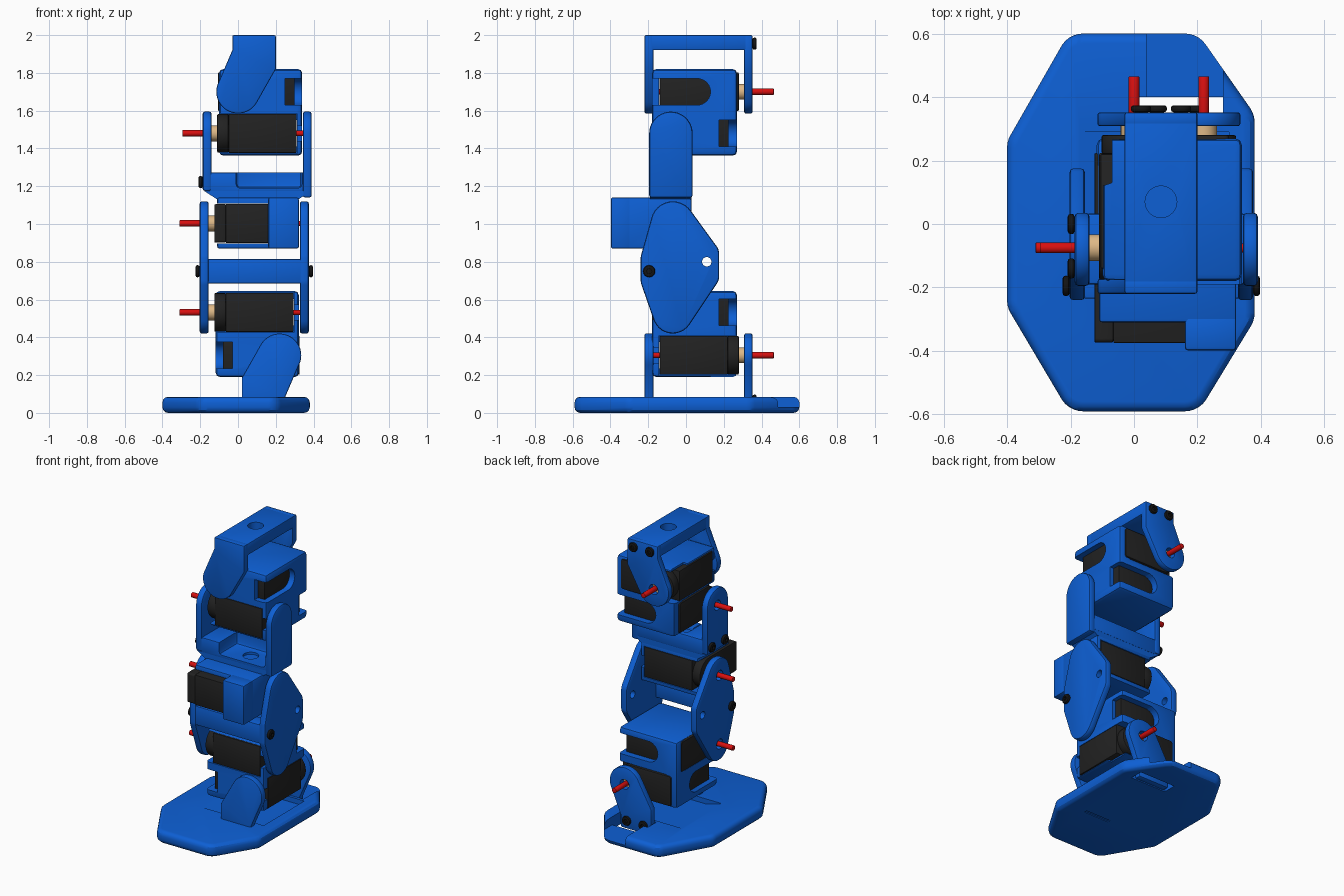
import bpy, bmesh
from math import cos, sin, radians
from mathutils import Vector, Matrix

if "Cube" in bpy.data.objects:
    bpy.data.objects.remove(bpy.data.objects["Cube"])


def mat(name, c):
    m = bpy.data.materials.new(name)
    m.diffuse_color = (*c, 1)
    m.use_nodes = True
    m.node_tree.nodes["Principled BSDF"].inputs["Base Color"].default_value = m.diffuse_color
    return m


BLUE = mat("blue_plastic", (0.004, 0.115, 0.66))
BLACK = mat("servo_black", (0.016, 0.016, 0.016))
BOLT = mat("bolt_black", (0.007, 0.007, 0.007))
RED = mat("shaft_red", (0.68, 0.005, 0.005))
TAN = mat("horn_tan", (0.73, 0.48, 0.24))


def arc(x, y, r, a0=0, a1=360, n=24):
    return [(x + r * cos(radians(a0 + (a1 - a0) * i / n)),
             y + r * sin(radians(a0 + (a1 - a0) * i / n))) for i in range(n + (abs(a1 - a0) < 360))]


def hull(circles):
    """Outline wrapped around a set of (x, y, r) circles."""
    pts = sorted({(round(p[0], 5), round(p[1], 5)) for c in circles for p in arc(*c, n=32)})
    out = []
    for seq in (pts, pts[::-1]):
        h = []
        for p in seq:
            while len(h) > 1 and ((h[-1][0] - h[-2][0]) * (p[1] - h[-2][1])
                                  - (h[-1][1] - h[-2][1]) * (p[0] - h[-2][0])) <= 1e-7:
                h.pop()
            h.append(p)
        out += h[:-1]
    return out


def apply(ob, mod):
    bpy.context.view_layer.update()
    dg = bpy.context.evaluated_depsgraph_get()
    me = bpy.data.meshes.new_from_object(ob.evaluated_get(dg))
    ob.modifiers.remove(mod)
    ob.data = me


def prism(name, pts, axis, lo, hi, m=BLUE, bevel=0.0, M=None, seg=2):
    """Extrude a 2D outline along X (y,z), Y (x,z) or Z (x,y)."""
    place = {'X': lambda a, b, t: (t, a, b), 'Y': lambda a, b, t: (a, t, b),
             'Z': lambda a, b, t: (a, b, t)}[axis]
    bm = bmesh.new()
    rings = [[bm.verts.new(place(a, b, t)) for a, b in pts] for t in (lo, hi)]
    for r in rings:
        bm.faces.new(r)
    n = len(pts)
    for i in range(n):
        j = (i + 1) % n
        bm.faces.new((rings[0][i], rings[0][j], rings[1][j], rings[1][i]))
    bmesh.ops.recalc_face_normals(bm, faces=bm.faces)
    me = bpy.data.meshes.new(name)
    bm.to_mesh(me)
    bm.free()
    if M:
        me.transform(M)
    me.materials.append(m)
    ob = bpy.data.objects.new(name, me)
    bpy.context.collection.objects.link(ob)
    if bevel:
        b = ob.modifiers.new("bevel", 'BEVEL')
        b.width, b.segments, b.limit_method, b.angle_limit = bevel, seg, 'ANGLE', radians(40)
        apply(ob, b)
    return ob


def box(name, lo, hi, m=BLUE, bevel=0.0, M=None):
    pts = [(lo[0], lo[1]), (hi[0], lo[1]), (hi[0], hi[1]), (lo[0], hi[1])]
    return prism(name, pts, 'Z', lo[2], hi[2], m, bevel, M)


def cyl(name, axis, c, r, lo, hi, m=BLUE, bevel=0.0, M=None):
    return prism(name, arc(*c, r), axis, lo, hi, m, bevel, M)


def cut(ob, *cutters):
    for c in cutters:
        b = ob.modifiers.new("cut", 'BOOLEAN')
        b.operation, b.solver, b.object = 'DIFFERENCE', 'EXACT', c
        apply(ob, b)
        bpy.data.objects.remove(c)


def frame(origin, shaft_dir, body_dir):
    a, v = Vector(shaft_dir), Vector(body_dir)
    return Matrix.Translation(origin) @ Matrix((a, v, a.cross(v))).transposed().to_4x4()


def servo(name, M):
    # case, rounded gear cap, horn, output shaft and rear pivot
    box(name + "_case", (-.21, -.105, -.103), (.15, .30, .103), BLACK, .004, M)
    prism(name + "_gear_cap", hull([(0, 0, .102), (.285, .088, .014), (.285, -.088, .014)]),
          'X', .15, .21, BLACK, .006, M)
    cyl(name + "_horn", 'X', (0, 0), .042, .21, .242, TAN, 0, M)
    cyl(name + "_shaft", 'X', (0, 0), .017, .242, .395, RED, .003, M)
    cyl(name + "_pivot", 'X', (0, 0), .014, -.25, -.21, RED, 0, M)


def pocket(ob, M, window=True):
    # servo bay, rear pivot slot and the rounded wire window
    cut(ob, box("c", (-.212, -.3, -.106), (.4, .26 if window else .5, .106), M=M),
        box("c", (-.4, -.3, -.04), (-.2, .06, .04), M=M))
    if window:
        win = prism("c", [(-.4, -.07), (.0, -.07)] + arc(-.01, 0, .07, -80, 80, 10)
                    + [(.0, .07), (-.4, .07)], 'Z', .25, .5)
        win.data.transform(M @ Matrix(((1, 0, 0, 0), (0, 0, 1, 0), (0, -1, 0, 0), (0, 0, 0, 1))))
        cut(ob, win)


def bolt(name, axis, c, at, s):
    b = cyl(name, axis, c, .032, min(at, at + s * .022), max(at, at + s * .022), BOLT, .009)
    end = at + s * .022
    cut(b, prism("c", arc(*c, .014, n=6), axis, end - .012, end + .012))


# servos: frames have the shaft along local x and the body along local y
ANKLE_ROLL = frame((.22, .07, .305), (0, 1, 0), (-1, 0, 0))
ANKLE_PITCH = frame((.085, -.075, .532), (-1, 0, 0), (0, 1, 0))
KNEE = frame((.085, -.075, 1.003), (-1, 0, 0), (0, -1, 0))
HIP_PITCH = frame((.10, -.075, 1.48), (-1, 0, 0), (0, 1, 0))
HIP_ROLL = frame((0, .07, 1.70), (0, 1, 0), (1, 0, 0))
for n, M in (("ankle_roll_servo", ANKLE_ROLL), ("ankle_pitch_servo", ANKLE_PITCH),
             ("knee_servo", KNEE), ("hip_pitch_servo", HIP_PITCH), ("hip_roll_servo", HIP_ROLL)):
    servo(n, M)

# foot plate with ankle recess and rear screw channel
foot = prism("foot", hull([(-.32, .24, .08), (-.32, -.24, .08), (-.16, .52, .08), (-.16, -.51, .08),
                           (.16, .52, .08), (.16, -.51, .08), (.30, .32, .08), (.30, -.28, .08)]),
             'Z', 0, .085, bevel=.03, seg=3)
cut(foot, prism("c", [(-.18, .1), (-.17, .085), (-.05, .05), (.30, .05), (.30, .1)], 'Y', -.15, .29),
    box("c", (.01, .31, -.1), (.28, .40, .2)),
    prism("c", [(.04, .03), (.28, .03), (.28, .2), (.04, .2)], 'Y', .39, .8),
    box("c", (.04, -.205, -.01), (.23, -.185, .02)))

# tilted brackets at hip and ankle, the ankle one being the hip one turned over
tilt = [(-.03, 2), (.2, 2), (.2, 1.82)] + arc(0, 1.70, .115, -28, -207, 20) + [(-.03, 1.92)]
flip = [(.22 - x, 2.005 - z) for x, z in tilt]
for part, pts, c in (("hip", tilt, (0, 1.70)), ("ankle", flip, (.22, .305))):
    prism(part + "_front_bracket", pts, 'Y', -.22, -.173, bevel=.008)
    back = prism(part + "_back_bracket", pts, 'Y', .308, .352, bevel=.008)
    cut(back, cyl("c", 'Y', c, .034, .2, .5))
top = box("hip_top_plate", (-.03, -.215, 1.92), (.2, .348, 2.0), bevel=.008)
cut(top, cyl("c", 'Z', (.085, .07), .05, 1.95, 2.1))
for i, s in enumerate((-1, 1)):
    bolt(f"hip_bolt_{i}", 'Y', (.085 + s * .063, 1.955), .352, 1)
    bolt(f"ankle_bolt_{i}", 'Y', (.135 + s * .063, .065), .352, 1)

# double servo housings
for part, lo, hi, roll, pitch in (
        ("ankle", (-.118, -.18, .19), (.322, .27, .645), ANKLE_ROLL, ANKLE_PITCH),
        ("hip", (-.10, -.18, 1.362), (.34, .27, 1.82), HIP_ROLL, HIP_PITCH)):
    h = box(part + "_housing", lo, hi, bevel=.022)
    pocket(h, roll)
    pocket(h, pitch)
    # clipped corner over the roll shaft
    out = roll.to_3x3() @ Vector((0, 0, 1))
    corner = prism("c", [(-.02, -.3), (.06, -.07), (.3, -.07), (.3, -.3)], 'Z', -.09, .3)
    if out.z * (1 if part == "hip" else -1) < 0:
        corner.data.transform(Matrix.Diagonal((1, 1, -1, 1)))
    corner.data.transform(roll)
    corner.data.update()
    bm = bmesh.new()
    bm.from_mesh(corner.data)
    bmesh.ops.recalc_face_normals(bm, faces=bm.faces)
    bm.to_mesh(corner.data)
    bm.free()
    cut(h, corner)

# shin side plates and front cross bar
shin = hull([(-.07, 1.003, .117), (.115, .845, .06), (.115, .72, .06), (-.07, .527, .107),
             (-.18, .70, .06), (-.18, .82, .06)])
for side, lo, hi, s in (("left", -.203, -.155, -1), ("right", .327, .375, 1)):
    p = prism(side + "_shin_plate", shin, 'X', lo, hi, bevel=.012)
    cut(p, cyl("c", 'X', (.11, .80), .025, -1, 1))
    if s < 0:
        cut(p, cyl("c", 'X', (-.075, 1.003), .034, -1, 1), cyl("c", 'X', (-.075, .532), .034, -1, 1))
    bolt(side + "_shin_bolt", 'X', (-.195, .75), hi if s > 0 else lo, s)
box("shin_cross_bar", (-.16, -.235, .685), (.335, -.14, .815), bevel=.006)

# knee housing: tray around the servo with a front cover
knee = box("knee_housing", (-.11, -.31, .87), (.322, .03, 1.14), bevel=.01)
pocket(knee, KNEE, False)
box("knee_front_cover", (.16, -.398, .87), (.322, -.29, 1.14), bevel=.01)
prism("knee_neck", [(-.11, 1.13), (.32, 1.13), (.385, 1.175), (-.18, 1.175)], 'Y', -.19, .03)

# thigh bracket: base with open tray and two arched side plates
base = box("thigh_base", (-.15, -.19, 1.165), (.35, .033, 1.272), bevel=.008)
cut(base, box("c", (-.01, -.4, 1.19), (.338, .0, 1.5), bevel=.02),
    cyl("c", 'Z', (.16, -.09), .05, 1.172, 1.4))
for side, lo, hi, z0 in (("left", -.187, -.14, 1.175), ("right", .343, .39, 1.14)):
    pts = [(-.195, z0), (.035, z0)] + arc(-.08, 1.48, .115, 0, 180, 20)
    p = prism(side + "_thigh_plate", pts, 'X', lo, hi, bevel=.012)
    if side == "left":
        cut(p, cyl("c", 'X', (-.075, 1.48), .034, -1, 1))
for i, y in enumerate((-.14, 0)):
    bolt(f"thigh_bolt_{i}", 'X', (y, 1.222), -.187, -1)

# smooth the curved walls, keep edges crisp
bpy.ops.object.select_all(action='DESELECT')
for ob in bpy.context.scene.objects:
    ob.select_set(True)
    bpy.context.view_layer.objects.active = ob
bpy.ops.object.shade_smooth_by_angle(angle=radians(30))
